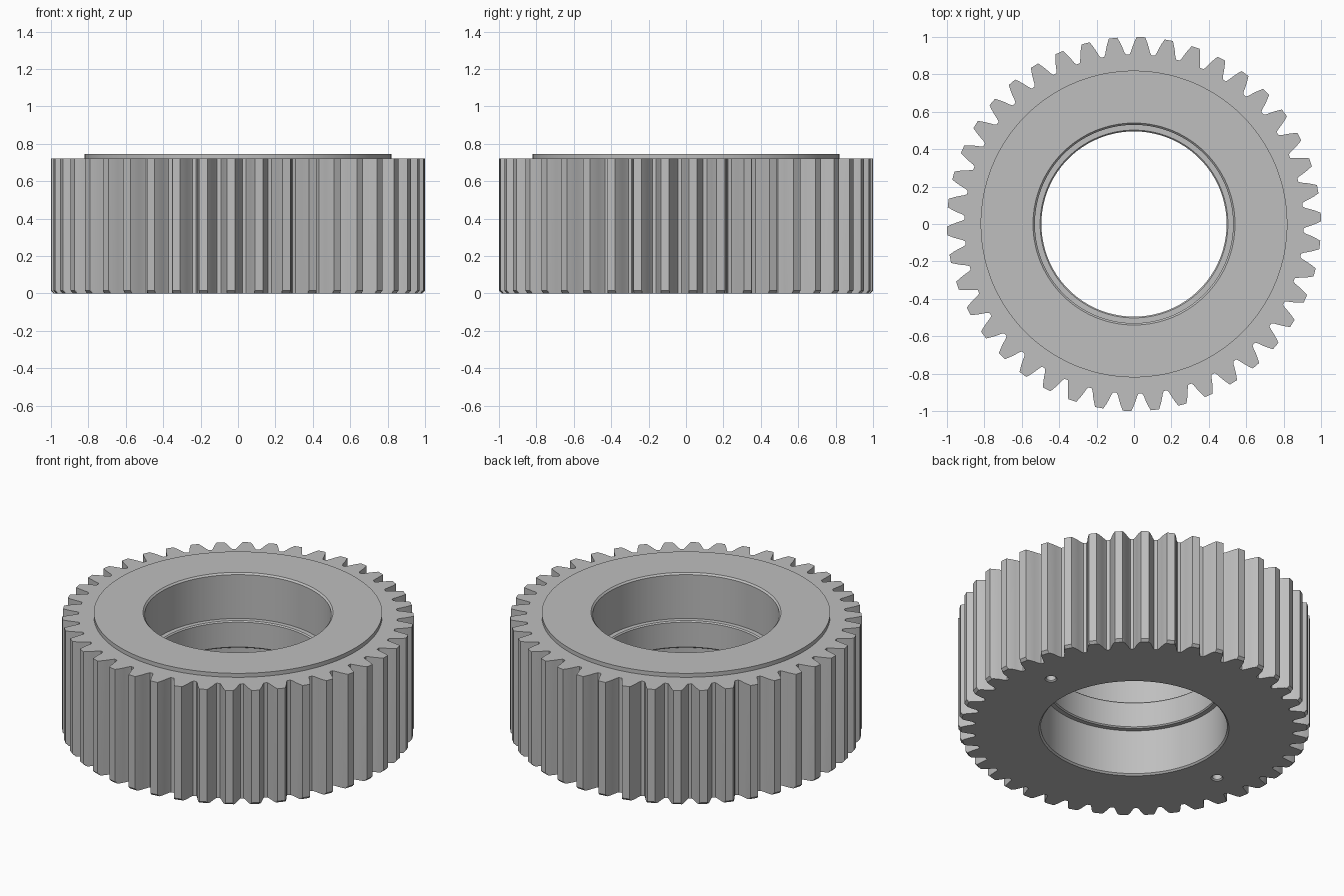
import bpy, bmesh, math

cube = bpy.data.objects.get("Cube")
if cube:
    bpy.data.objects.remove(cube, do_unlink=True)

steel = bpy.data.materials.new("grey steel")
steel.use_nodes = True
COLOUR = (0.52, 0.52, 0.52, 1)
steel.diffuse_color = COLOUR
steel.node_tree.nodes["Principled BSDF"].inputs["Base Color"].default_value = COLOUR

TEETH = 42
PITCH = math.tau / TEETH
PHASE = PITCH / 4

# Half tooth: angle from the tooth centre as a fraction of the pitch, radius
HALF_TOOTH = [(0.15, 1.0), (0.175, 0.992), (0.23, 0.975), (0.30, 0.95),
              (0.375, 0.92), (0.43, 0.907)]
TOOTH = [(-a, r) for a, r in reversed(HALF_TOOTH)] + HALF_TOOTH
OUTLINE = [(PHASE + (n + a) * PITCH, r) for n in range(TEETH) for a, r in TOOTH]


def make_object(name, rings, torus):
    """Skin a stack of point rings; close it as a torus or with end caps."""
    bm = bmesh.new()
    loops = [[bm.verts.new(p) for p in ring] for ring in rings]
    pairs = list(zip(loops, loops[1:]))
    if torus:
        pairs.append((loops[-1], loops[0]))
    else:
        bm.faces.new(loops[0])
        bm.faces.new(loops[-1])
    for low, high in pairs:
        for i in range(len(low)):
            j = (i + 1) % len(low)
            bm.faces.new((low[i], low[j], high[j], high[i]))
    bmesh.ops.recalc_face_normals(bm, faces=bm.faces)
    mesh = bpy.data.meshes.new(name)
    bm.to_mesh(mesh)
    bm.free()
    mesh.materials.append(steel)
    obj = bpy.data.objects.new(name, mesh)
    bpy.context.collection.objects.link(obj)
    return obj


def tooth_ring(z, limit=1.0):
    return [(min(r, limit) * math.cos(a), min(r, limit) * math.sin(a), z)
            for a, r in OUTLINE]


def round_ring(radius, z):
    return [(radius * math.cos(a), radius * math.sin(a), z) for a, _ in OUTLINE]


# Toothed rim with chamfered lower tips, raised top face, stepped bore with inner lip
rings = [tooth_ring(0, 0.985), tooth_ring(0.015), tooth_ring(0.72)]
rings += [round_ring(r, z) for r, z in [
    (0.82, 0.72), (0.82, 0.745), (0.54, 0.745), (0.53, 0.735),
    (0.53, 0.46), (0.502, 0.46), (0.495, 0.453),
    (0.495, 0.297), (0.502, 0.29), (0.53, 0.29), (0.53, 0.01), (0.54, 0)]]
gear = make_object("gear_ring", rings, True)

# Two small blind holes on the underside, with chamfered mouths
for k in range(2):
    angle = math.radians(10) + k * math.pi
    cx, cy = 0.735 * math.cos(angle), 0.735 * math.sin(angle)
    profile = [(0.045, -0.01), (0.028, 0.007), (0.028, 0.08)]
    hole_rings = [[(cx + r * math.cos(i * math.tau / 24),
                    cy + r * math.sin(i * math.tau / 24), z) for i in range(24)]
                  for r, z in profile]
    cutter = make_object("hole_cutter", hole_rings, False)
    cutter.hide_render = True
    cut = gear.modifiers.new("pin_hole", 'BOOLEAN')
    cut.operation = 'DIFFERENCE'
    cut.solver = 'EXACT'
    cut.object = cutter
    bpy.context.view_layer.objects.active = gear
    bpy.ops.object.modifier_apply(modifier=cut.name)
    bpy.data.objects.remove(cutter, do_unlink=True)

# Smooth bore and flanks, sharp edges kept
bpy.ops.object.select_all(action='DESELECT')
gear.select_set(True)
bpy.context.view_layer.objects.active = gear
bpy.ops.object.shade_smooth_by_angle(angle=math.radians(20))
